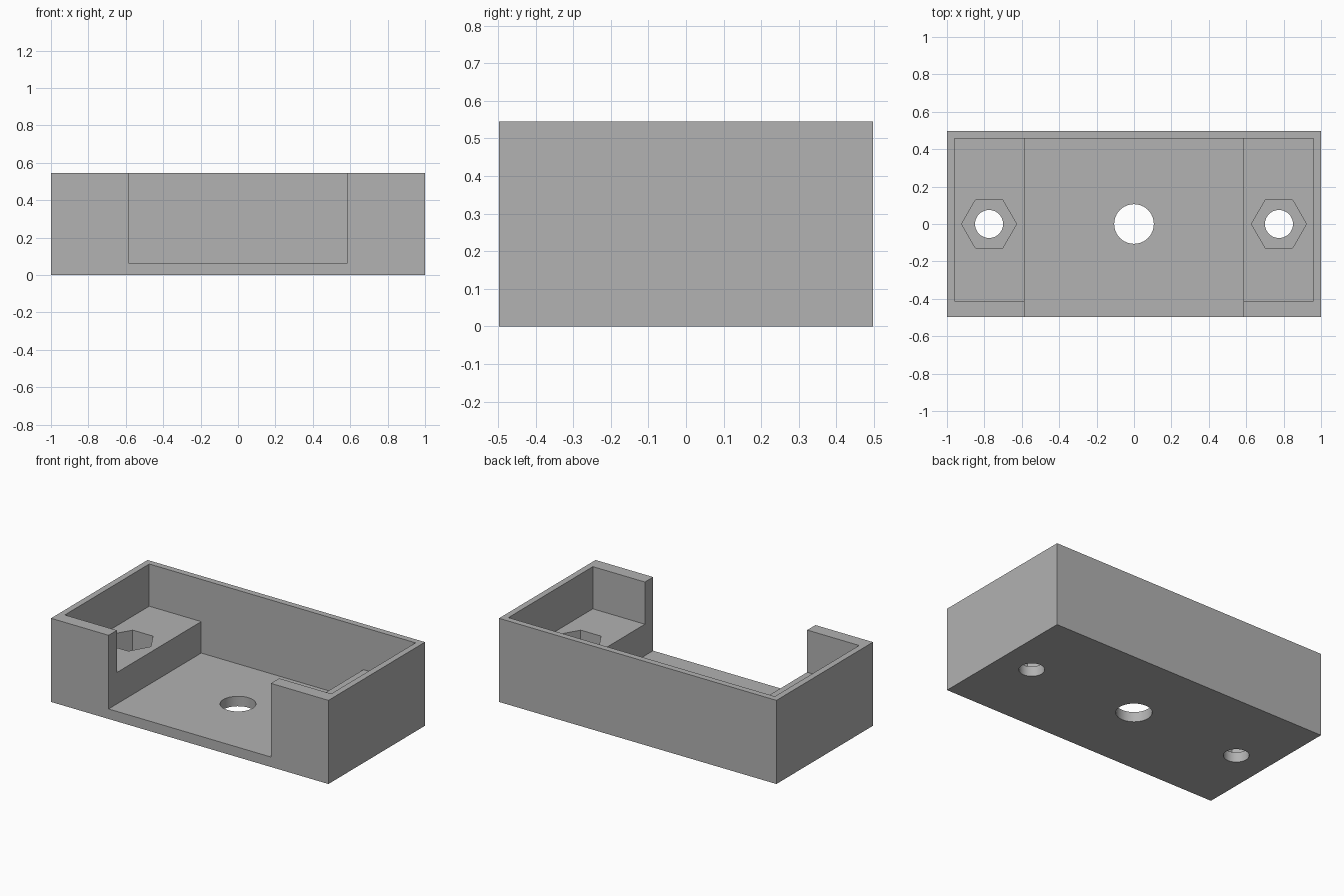
import bpy
import bmesh
from math import cos, sin, tau

default = bpy.data.objects.get("Cube")
if default:
    bpy.data.objects.remove(default, do_unlink=True)

# Overall sizes
HALF_X, HALF_Y, HEIGHT = 1.0, 0.497, 0.545
INNER_X, BACK_Y, FRONT_Y = 0.96, 0.457, -0.412
FLOOR, LEDGE, CHANNEL_X = 0.065, 0.27, 0.585
SCREW_X = 0.775
ABOVE = HEIGHT + 0.2

grey = bpy.data.materials.new("plain grey")
grey.use_nodes = True
colour = (0.445, 0.445, 0.445, 1)
grey.diffuse_color = colour
grey.node_tree.nodes["Principled BSDF"].inputs["Base Color"].default_value = colour


def prism(name, outline, offset):
    """Extrude a closed 3D outline along an offset."""
    bm = bmesh.new()
    face = bm.faces.new([bm.verts.new(p) for p in outline])
    top = bmesh.ops.extrude_face_region(bm, geom=[face])["geom"]
    verts = [g for g in top if isinstance(g, bmesh.types.BMVert)]
    bmesh.ops.translate(bm, verts=verts, vec=offset)
    bmesh.ops.recalc_face_normals(bm, faces=bm.faces)
    mesh = bpy.data.meshes.new(name)
    bm.to_mesh(mesh)
    bm.free()
    mesh.materials.append(grey)
    obj = bpy.data.objects.new(name, mesh)
    bpy.context.collection.objects.link(obj)
    return obj


def box(name, x0, x1, y0, y1, z0, z1):
    outline = [(x0, y0, z0), (x1, y0, z0), (x1, y1, z0), (x0, y1, z0)]
    return prism(name, outline, (0, 0, z1 - z0))


def column(name, x, radius, sides, z0, z1):
    outline = [(x + radius * cos(tau * i / sides), radius * sin(tau * i / sides), z0)
               for i in range(sides)]
    return prism(name, outline, (0, 0, z1 - z0))


def carve(target, cutter):
    cutter.hide_render = True
    mod = target.modifiers.new(cutter.name, 'BOOLEAN')
    mod.operation = 'DIFFERENCE'
    mod.solver = 'EXACT'
    mod.object = cutter
    bpy.context.view_layer.objects.active = target
    bpy.ops.object.modifier_apply(modifier=mod.name)
    bpy.data.objects.remove(cutter, do_unlink=True)


# Solid case
case = box("open_case", -HALF_X, HALF_X, -HALF_Y, HALF_Y, 0, HEIGHT)

# Stepped hollow: side ledges with a deep channel between them
half = [(CHANNEL_X, FLOOR), (CHANNEL_X, LEDGE), (INNER_X, LEDGE), (INNER_X, ABOVE)]
step = half + [(-x, z) for x, z in reversed(half)]
carve(case, prism("hollow", [(x, FRONT_Y, z) for x, z in step],
                  (0, BACK_Y - FRONT_Y, 0)))

# Front opening level with the channel floor
carve(case, box("front_opening", -CHANNEL_X, CHANNEL_X, -HALF_Y - 0.2, 0, FLOOR, ABOVE))

# Cable hole, screw holes and hexagonal nut pockets
carve(case, column("centre_hole", 0, 0.106, 48, -0.1, 0.2))
for x in (-SCREW_X, SCREW_X):
    carve(case, column("nut_pocket", x, 0.147, 6, FLOOR, 0.4))
    carve(case, column("screw_hole", x, 0.075, 40, -0.1, 0.2))

# Round the shading inside the holes only
bpy.ops.object.select_all(action='DESELECT')
case.select_set(True)
bpy.context.view_layer.objects.active = case
bpy.ops.object.shade_smooth_by_angle(angle=0.5)
